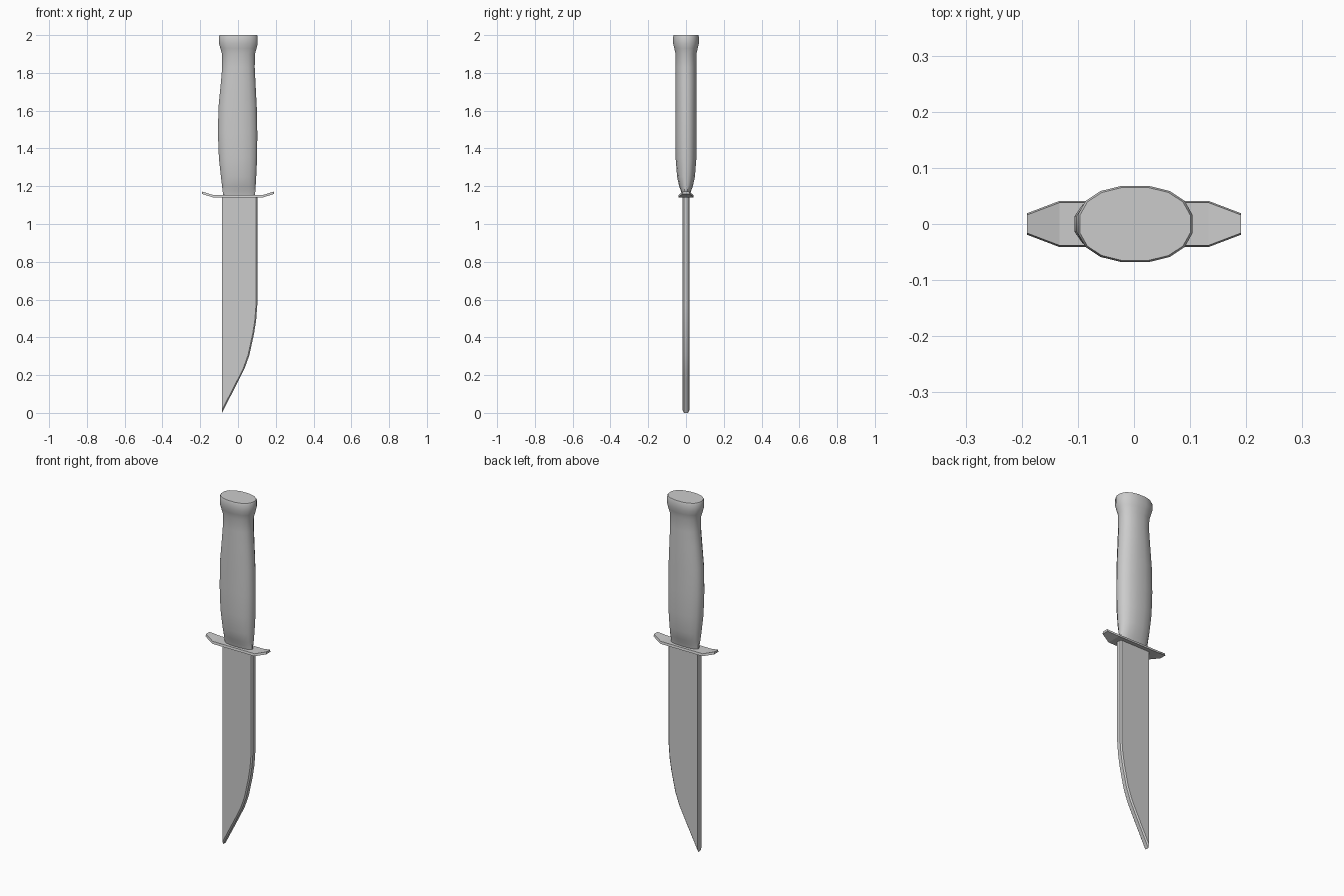
import bpy, bmesh, math

if "Cube" in bpy.data.objects:
    bpy.data.objects.remove(bpy.data.objects["Cube"])


def finish(name, bm, smooth_angle=None):
    bmesh.ops.recalc_face_normals(bm, faces=bm.faces)
    mesh = bpy.data.meshes.new(name)
    bm.to_mesh(mesh)
    bm.free()
    obj = bpy.data.objects.new(name, mesh)
    bpy.context.collection.objects.link(obj)
    if smooth_angle:
        bpy.ops.object.select_all(action='DESELECT')
        obj.select_set(True)
        bpy.context.view_layer.objects.active = obj
        bpy.ops.object.shade_smooth_by_angle(angle=math.radians(smooth_angle))
    return obj


def loft(rings):
    """Skin a list of equal-length point rings and cap both ends."""
    bm = bmesh.new()
    vs = [[bm.verts.new(p) for p in ring] for ring in rings]
    n = len(vs[0])
    for a, b in zip(vs, vs[1:]):
        for i in range(n):
            j = (i + 1) % n
            bm.faces.new((a[i], a[j], b[j], b[i]))
    bm.faces.new(vs[0][::-1])
    bm.faces.new(vs[-1])
    return bm


def oval(z, x0, x1, ry, n=16):
    """Slightly squared oval ring between x0 and x1."""
    cx, rx = (x0 + x1) / 2, (x1 - x0) / 2
    pts = []
    for i in range(n):
        a = 2 * math.pi * (i + 0.5) / n
        c, s = math.cos(a), math.sin(a)
        pts.append((cx + rx * math.copysign(abs(c) ** 0.88, c),
                    ry * math.copysign(abs(s) ** 0.88, s), z))
    return pts


# Handle with flared pommel: z, left x, right x, half depth
handle_sections = [
    (1.150, -0.080, 0.092, 0.022),
    (1.175, -0.083, 0.093, 0.027),
    (1.200, -0.086, 0.095, 0.037),
    (1.250, -0.092, 0.098, 0.048),
    (1.350, -0.103, 0.103, 0.056),
    (1.480, -0.108, 0.104, 0.057),
    (1.620, -0.105, 0.101, 0.057),
    (1.750, -0.092, 0.094, 0.057),
    (1.830, -0.085, 0.090, 0.056),
    (1.900, -0.086, 0.091, 0.056),
    (1.930, -0.095, 0.100, 0.063),
    (1.955, -0.102, 0.106, 0.069),
    (1.992, -0.102, 0.106, 0.069),
    (2.000, -0.098, 0.102, 0.066),
]
finish("handle", loft([oval(*s) for s in handle_sections]), 40)

# Cross guard with upturned, tapered tips: x, bottom z, half depth
half = [(0.133, 1.141, 0.041), (0.191, 1.159, 0.019)]
stations = [(-x, z, d) for x, z, d in reversed(half)] + half
finish("guard", loft([[(x, -d, z), (x, d, z), (x, d - 0.003, z + 0.013),
                       (x, -d + 0.003, z + 0.013)] for x, z, d in stations]))

# Blade: flat plate with straight spine and curved, chamfered edge
outline = [(-0.085, 1.148), (-0.085, 0.0), (0.005, 0.175), (0.035, 0.235),
           (0.060, 0.305), (0.085, 0.420), (0.096, 0.490), (0.102, 0.570),
           (0.102, 1.148)]
bm = loft([[(x, y, z) for x, z in outline] for y in (-0.018, 0.018)])
bmesh.ops.recalc_face_normals(bm, faces=bm.faces)
rim = [e for e in bm.edges
       if abs(e.verts[0].co.y - e.verts[1].co.y) < 1e-6
       and any(f.normal.x > 0.1 for f in e.link_faces)]
bmesh.ops.bevel(bm, geom=rim, offset=0.007, segments=1, affect='EDGES')
finish("blade", bm, 25)
